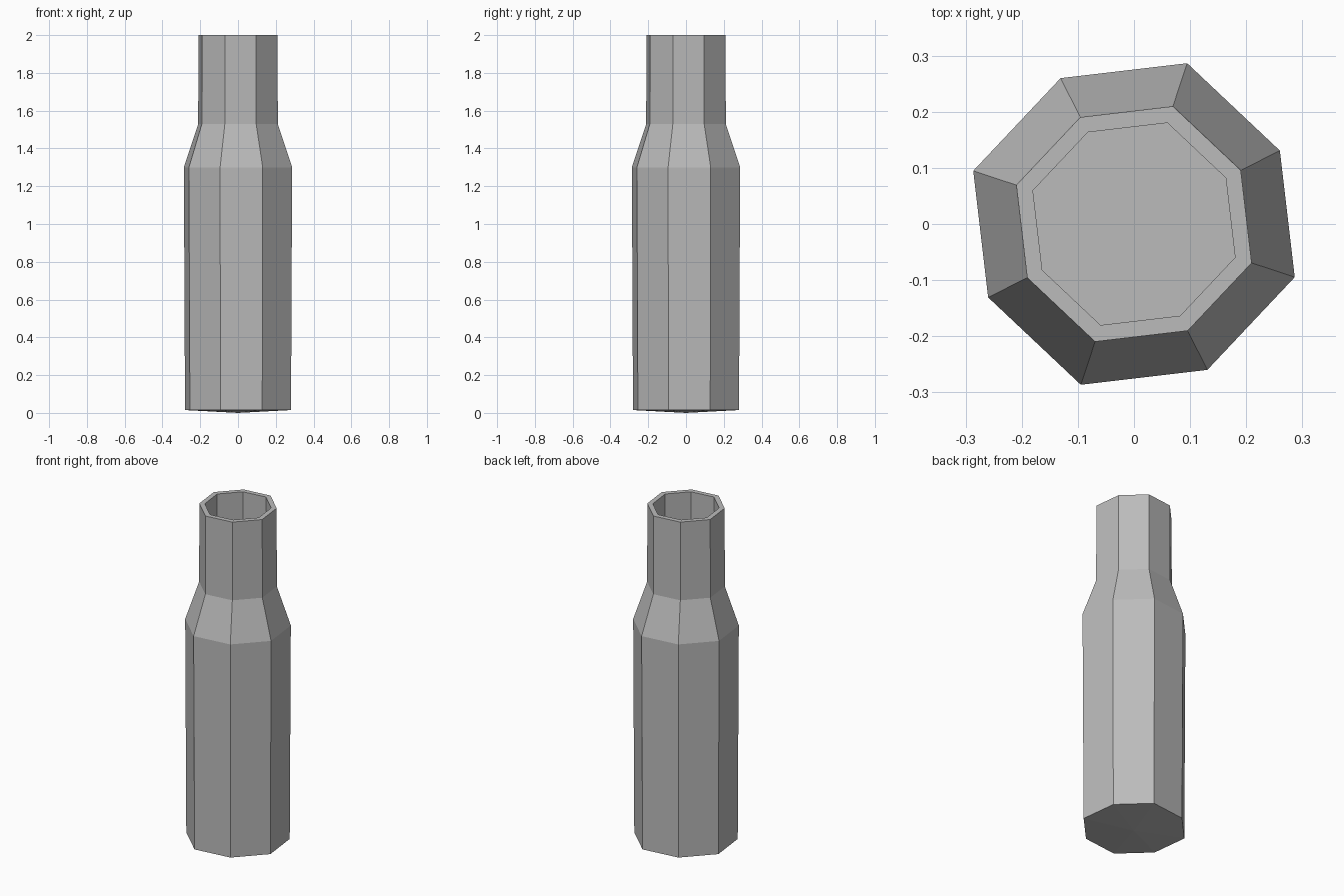
import bpy
import bmesh
import math

cube = bpy.data.objects.get("Cube")
if cube:
    bpy.data.objects.remove(cube, do_unlink=True)

GREY = (0.5, 0.5, 0.5, 1)
metal = bpy.data.materials.new("plain grey")
metal.use_nodes = True
metal.diffuse_color = GREY
metal.node_tree.nodes["Principled BSDF"].inputs["Base Color"].default_value = GREY

SIDES = 8
TURN = math.radians(26.7)


def ring(bm, radius, z):
    """Slightly uneven octagon: every second corner sits a little further out."""
    verts = []
    for i in range(SIDES):
        r = radius * (1.037 if i % 2 else 1)
        a = TURN + i * math.tau / SIDES
        verts.append(bm.verts.new((r * math.cos(a), r * math.sin(a), z)))
    return verts


# Outer wall from the base up, over the rim and down the inside
profile = [(0.285, 0.015), (0.291, 1.30), (0.214, 1.53),
           (0.213, 2.0), (0.183, 2.0), (0.183, 1.53)]

bm = bmesh.new()
rings = [ring(bm, r, z) for r, z in profile]
for low, high in zip(rings, rings[1:]):
    for i in range(SIDES):
        j = (i + 1) % SIDES
        bm.faces.new((low[i], low[j], high[j], high[i]))

# Floor of the opening
bm.faces.new(rings[-1])

# Shallow pointed underside
tip = bm.verts.new((0, 0, 0))
for i in range(SIDES):
    bm.faces.new((rings[0][(i + 1) % SIDES], rings[0][i], tip))

bmesh.ops.recalc_face_normals(bm, faces=bm.faces)
mesh = bpy.data.meshes.new("bottle_body")
bm.to_mesh(mesh)
bm.free()
mesh.materials.append(metal)
body = bpy.data.objects.new("bottle_body", mesh)
bpy.context.collection.objects.link(body)
